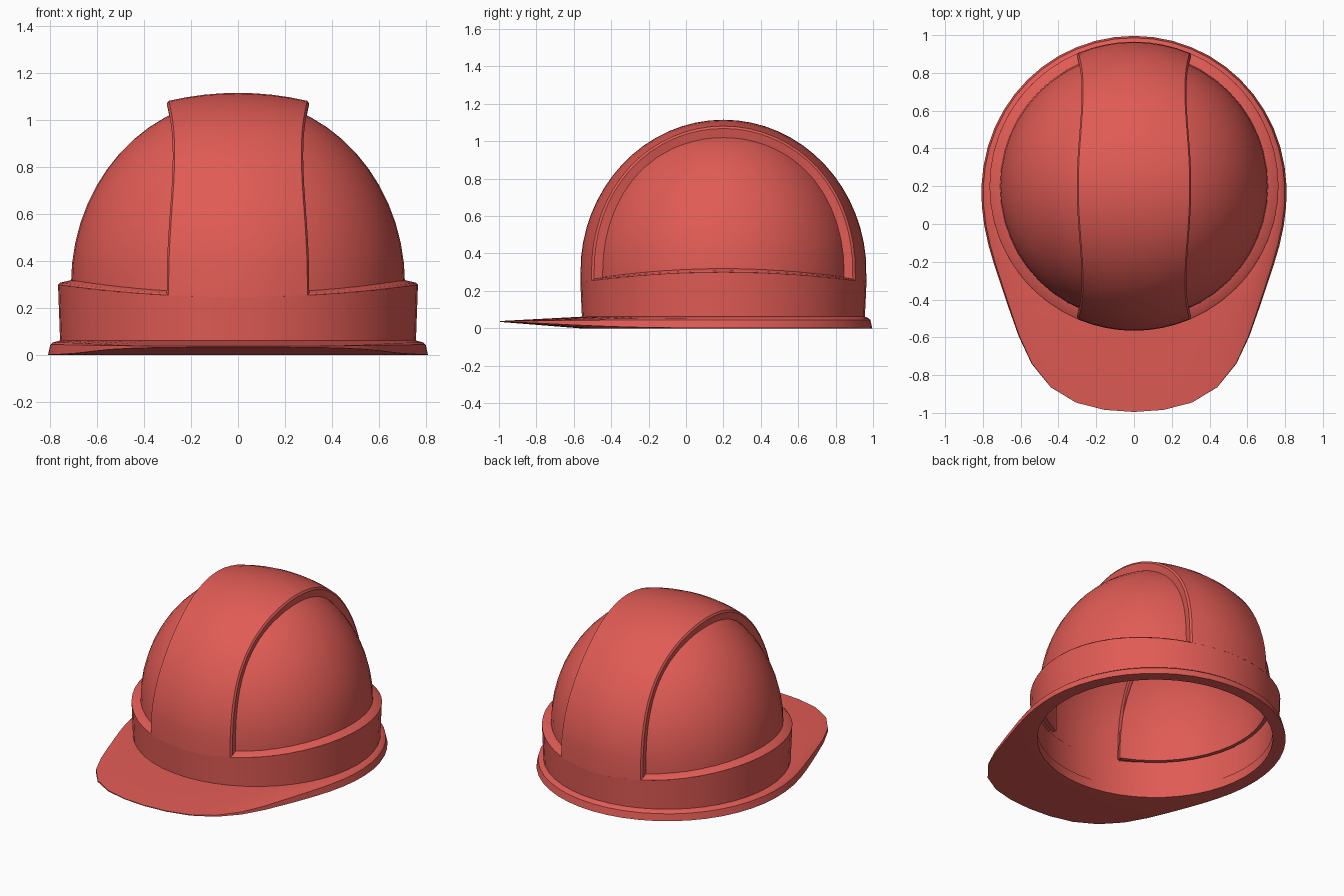
import bpy, bmesh, math
from mathutils import Vector

cube = bpy.data.objects.get("Cube")
if cube:
    bpy.data.objects.remove(cube, do_unlink=True)

red = bpy.data.materials.new("helmet red")
red.use_nodes = True
COLOUR = (0.75, 0.105, 0.09, 1)
red.diffuse_color = COLOUR
bsdf = next(n for n in red.node_tree.nodes if n.type == 'BSDF_PRINCIPLED')
bsdf.inputs["Base Color"].default_value = COLOUR
bsdf.inputs["Roughness"].default_value = 0.5

CY = 0.2            # crown centre along y
SPRING = 0.3        # height where the dome starts to curve in
DOME_R, DOME_H = 0.71, 0.79
BAND_R, RIDGE_H = 0.765, 0.815
SEGS = 48


def polar(angle, r, z):
    """Point around the crown; angle 0 is the front, positive toward +x."""
    return Vector((r * math.sin(angle), CY - r * math.cos(angle), z))


def sag(y):
    return ((y - CY) / 0.704) ** 2


def band_top(y):
    return 0.3 - 0.045 * sag(y)


def sheet(name, rows, wrap_rows=False, wrap_cols=False, thickness=0, side=0):
    """Skin a grid of points, optionally cut to one side and thickened inward."""
    bm = bmesh.new()
    grid = [[bm.verts.new(p) for p in row] for row in rows]
    nr, nc = len(grid), len(grid[0])
    for i in range(nr if wrap_rows else nr - 1):
        for j in range(nc if wrap_cols else nc - 1):
            a, b = grid[i], grid[(i + 1) % nr]
            k = (j + 1) % nc
            bm.faces.new((a[j], a[k], b[k], b[j]))
    bmesh.ops.remove_doubles(bm, verts=bm.verts, dist=0.0005)
    if side:
        bmesh.ops.bisect_plane(bm, geom=bm.verts[:] + bm.edges[:] + bm.faces[:],
                               plane_co=(side * 0.262, 0, 0),
                               plane_no=(side, 0, 0), clear_inner=True)
    bmesh.ops.recalc_face_normals(bm, faces=bm.faces)
    if thickness:
        outward = sum(f.normal.dot(f.calc_center_median() - Vector((0, CY, 0)))
                      * f.calc_area() for f in bm.faces)
        if outward < 0:
            bmesh.ops.reverse_faces(bm, faces=bm.faces)
    mesh = bpy.data.meshes.new(name)
    bm.to_mesh(mesh)
    bm.free()
    mesh.materials.append(red)
    obj = bpy.data.objects.new(name, mesh)
    bpy.context.collection.objects.link(obj)
    bpy.ops.object.select_all(action='DESELECT')
    obj.select_set(True)
    bpy.context.view_layer.objects.active = obj
    if thickness:
        mod = obj.modifiers.new("Shell", 'SOLIDIFY')
        mod.thickness = thickness
        mod.offset = -1
        bpy.ops.object.modifier_apply(modifier=mod.name)
    bpy.ops.object.shade_smooth_by_angle(angle=math.radians(32))
    return obj


around = [math.tau * i / SEGS for i in range(SEGS)]

# Recessed dome panels either side of the ridge
dome = [[polar(a, DOME_R, 0.24) for a in around]]
for i in range(15):
    lat = math.radians(90) * i / 14
    dome.append([polar(a, DOME_R * math.cos(lat), SPRING + DOME_H * math.sin(lat))
                 for a in around])
for side, label in ((1, "left"), (-1, "right")):
    sheet(label + "_dome_panel", dome, wrap_cols=True, thickness=0.025, side=side)

# Raised central ridge running front to back, with short side walls
def ridge_point(t, x, sunk):
    inner = math.sqrt(1 - (x / DOME_R) ** 2)
    ry = math.sqrt(BAND_R ** 2 - x * x)
    rz = RIDGE_H - 0.035 * (x / 0.3) ** 2
    ry += sunk * (0.70 * inner - ry)
    rz += sunk * (0.78 * inner - rz)
    y = CY - ry * math.cos(t)
    z = SPRING + rz * math.sin(t)
    if t < 0.001 or t > math.pi - 0.001:
        z = band_top(y)
    return Vector((x, y, z))


ridge = []
for i in range(33):
    t = math.pi * i / 32
    w = 0.29 + 0.013 * math.cos(4 * t)
    half = [(w - 0.012, 1), (w, 0.15), (w - 0.008, 0)]
    top = [(w - 0.008) * k / 4 for k in range(3, -4, -1)]
    row = half + [(x, 0) for x in top] + [(-x, s) for x, s in reversed(half)]
    ridge.append([ridge_point(t, x, s) for x, s in row])
sheet("centre_ridge", ridge, thickness=0.025)

# Upright band around the base of the crown
band = []
for a in around:
    top = polar(a, BAND_R, 0)
    top.z = band_top(top.y)
    band.append([polar(a, 0.756, 0.05), top])
sheet("crown_band", band, wrap_rows=True, thickness=0.03)

# Sloping ledges between the band and the dome panels
for side, label in ((1, "left"), (-1, "right")):
    ledge = []
    for i in range(21):
        a = side * math.radians(90 + 67.5 * (i / 10 - 1))
        row = [polar(a, r, 0) for r in (BAND_R, 0.756, 0.70)]
        s = sag(row[0].y)
        for p, z in zip(row, (0.3 - 0.045 * s, 0.308 - 0.045 * s, 0.321 - 0.047 * s)):
            p.z = z
        ledge.append(row)
    sheet(label + "_ledge", ledge, thickness=0.02)

# Brim that stretches into a thin visor at the front
brim = []
for i in range(SEGS):
    a = math.tau * i / SEGS
    off = math.degrees(min(a, math.tau - a))
    v = 1 / (1 + (off / 38.2) ** 4)
    r = 0.795 + 0.4 * v
    brim.append([polar(a, 0.72, 0), polar(a, 0.77, 0),
                 polar(a, r, 0.034 * v),
                 polar(a, r - 0.010 * (1 - v), 0.045 - 0.006 * v),
                 polar(a, r - 0.022, 0.055 - 0.015 * v),
                 polar(a, 0.757, 0.062), polar(a, 0.72, 0.062)])
sheet("brim_and_visor", brim, wrap_rows=True, wrap_cols=True)
